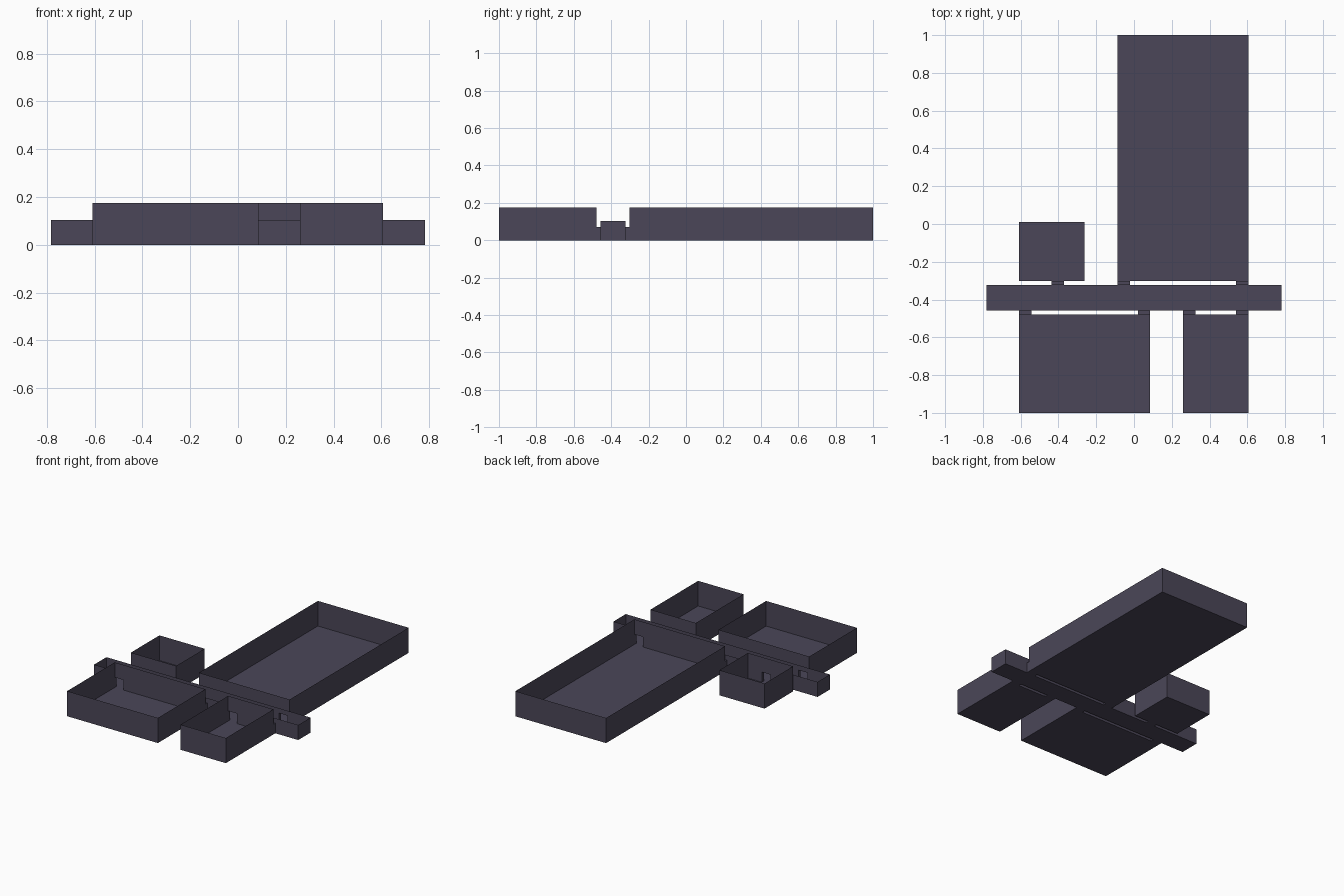
import bpy, bmesh

cube = bpy.data.objects.get("Cube")
if cube:
    bpy.data.objects.remove(cube, do_unlink=True)

# Single slate colour
slate = bpy.data.materials.new("slate_violet")
slate.use_nodes = True
colour = (0.07, 0.062, 0.098, 1)
slate.diffuse_color = colour
slate.node_tree.nodes["Principled BSDF"].inputs["Base Color"].default_value = colour

ROOM_H, HALL_H, DOOR_H, DOOR_W = 0.174, 0.104, 0.07, 0.066
HALL_S, HALL_N = -0.458, -0.323      # corridor sides
ROOM_S, ROOM_N = -0.479, -0.302      # room walls facing the corridor


def finish(name, bm):
    bmesh.ops.remove_doubles(bm, verts=bm.verts, dist=0.0001)
    mesh = bpy.data.meshes.new(name)
    bm.to_mesh(mesh)
    bm.free()
    mesh.materials.append(slate)
    obj = bpy.data.objects.new(name, mesh)
    bpy.context.collection.objects.link(obj)


def quad(bm, *points):
    bm.faces.new([bm.verts.new(p) for p in points])


def wall_x(bm, x0, x1, y, h, doors, inward):
    """Wall along x with door openings; inward is the y direction it faces."""
    def panel(a, b, z0, z1):
        if b - a < 0.001:
            return
        if inward > 0:
            a, b = b, a
        quad(bm, (a, y, z0), (b, y, z0), (b, y, z1), (a, y, z1))
    start = x0
    for d in sorted(doors):
        panel(start, d, 0, h)
        panel(d, d + DOOR_W, DOOR_H, h)
        start = d + DOOR_W
    panel(start, x1, 0, h)


def open_box(name, x0, x1, y0, y1, h, south=(), north=()):
    """Floor and four thin walls, open on top."""
    bm = bmesh.new()
    quad(bm, (x0, y0, 0), (x1, y0, 0), (x1, y1, 0), (x0, y1, 0))
    wall_x(bm, x0, x1, y0, h, south, 1)
    wall_x(bm, x0, x1, y1, h, north, -1)
    quad(bm, (x0, y0, 0), (x0, y1, 0), (x0, y1, h), (x0, y0, h))
    quad(bm, (x1, y1, 0), (x1, y0, 0), (x1, y0, h), (x1, y1, h))
    finish(name, bm)


def doorway(name, x, y0, y1):
    """Short passage made of two joined frames."""
    bm = bmesh.new()
    mid, x1 = (y0 + y1) / 2, x + DOOR_W
    for a, b in ((y0, mid), (mid, y1)):
        ring = [(x, 0), (x1, 0), (x1, DOOR_H), (x, DOOR_H)]
        for (xa, za), (xb, zb) in zip(ring, ring[1:] + ring[:1]):
            quad(bm, (xa, a, za), (xb, a, zb), (xb, b, zb), (xa, b, za))
    finish(name, bm)


# Rooms: name, x range, far wall, door positions
front_rooms = [("front_right_room", -0.609, 0.086, [-0.609, 0.086 - DOOR_W]),
               ("front_left_room", 0.26, 0.607, [0.26, 0.607 - DOOR_W])]
back_rooms = [("small_back_room", -0.609, -0.263, 0.01, [-0.436]),
              ("great_hall", -0.088, 0.607, 1.0, [-0.088, 0.607 - DOOR_W])]

south_doors, north_doors = [], []
for name, x0, x1, doors in front_rooms:
    open_box(name, x0, x1, -1, ROOM_S, ROOM_H, north=doors)
    south_doors += doors
for name, x0, x1, far, doors in back_rooms:
    open_box(name, x0, x1, ROOM_N, far, ROOM_H, south=doors)
    north_doors += doors

# Corridor and the passages joining it to the rooms
open_box("corridor", -0.782, 0.782, HALL_S, HALL_N, HALL_H, south_doors, north_doors)
for i, x in enumerate(south_doors):
    doorway(f"front_doorway_{i + 1}", x, ROOM_S, HALL_S)
for i, x in enumerate(north_doors):
    doorway(f"back_doorway_{i + 1}", x, HALL_N, ROOM_N)
